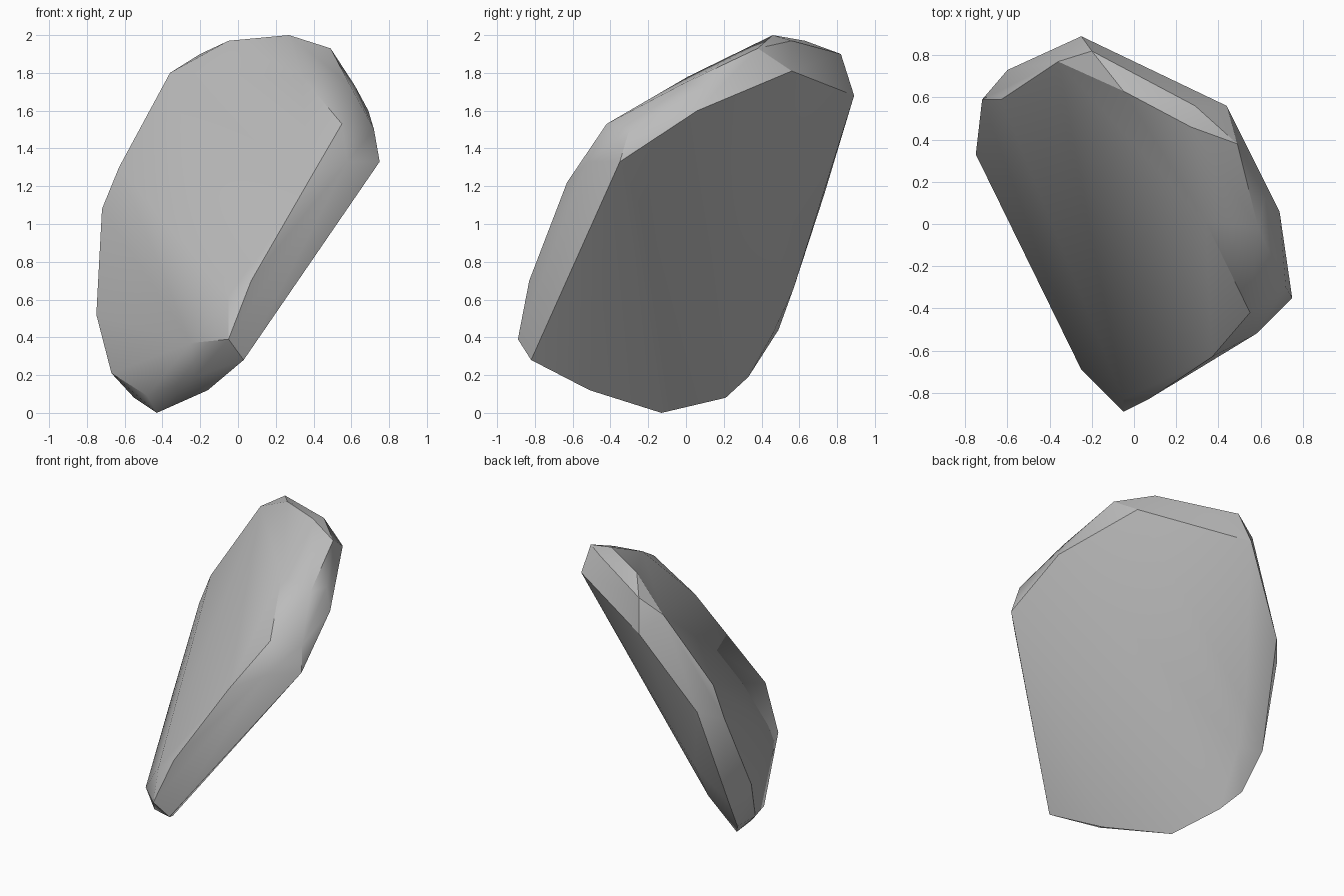
import bpy, bmesh, math

if "Cube" in bpy.data.objects:
    bpy.data.objects.remove(bpy.data.objects["Cube"])

# Corner points of the chipped stone slab
FRONT_RIM = [(-.05, -.89, .39), (-.05, -.83, .62), (.07, -.83, .70), (.37, -.63, 1.22),
             (.58, -.52, 1.33), (.55, -.42, 1.53), (.72, -.30, 1.50), (.59, -.02, 1.74),
             (.62, .12, 1.73), (.34, .01, 1.78), (.49, .38, 1.93), (.27, .46, 2.0),
             (.29, .56, 1.97), (-.05, .63, 1.97), (-.20, .82, 1.90), (-.36, .77, 1.80),
             (-.63, .59, 1.30), (-.72, .59, 1.08), (-.75, .33, .52), (-.67, .17, .21),
             (-.48, -.20, .09), (-.23, -.62, .19), (-.25, -.69, .37)]
BACK_RIM = [(.03, -.82, .28), (.31, -.54, .76), (.56, -.40, 1.14), (.75, -.35, 1.33),
            (.69, .06, 1.60), (.44, .56, 1.81), (-.25, .89, 1.68), (-.60, .73, 1.15),
            (-.47, .57, .66), (-.68, .49, .44), (-.50, .46, .42), (-.64, .33, .19),
            (-.55, .21, .08), (-.43, -.13, 0), (-.16, -.51, .12)]

# Slab body: one faceted solid wrapped around both rims
bm = bmesh.new()
for p in FRONT_RIM + BACK_RIM:
    bm.verts.new(p)
res = bmesh.ops.convex_hull(bm, input=bm.verts)
loose = [v for v in bm.verts if not v.link_faces]
bmesh.ops.delete(bm, geom=loose, context='VERTS')
bmesh.ops.recalc_face_normals(bm, faces=bm.faces)
mesh = bpy.data.meshes.new("stone_slab")
bm.to_mesh(mesh)
bm.free()

slab = bpy.data.objects.new("stone_slab", mesh)
bpy.context.collection.objects.link(slab)

# Stone colour
grey = bpy.data.materials.new("stone_grey")
grey.diffuse_color = (.5, .5, .5, 1)
grey.use_nodes = True
grey.node_tree.nodes["Principled BSDF"].inputs["Base Color"].default_value = grey.diffuse_color
mesh.materials.append(grey)

# Soft facets with crisp rims
bpy.context.view_layer.objects.active = slab
slab.select_set(True)
bpy.ops.object.shade_smooth_by_angle(angle=math.radians(30))
